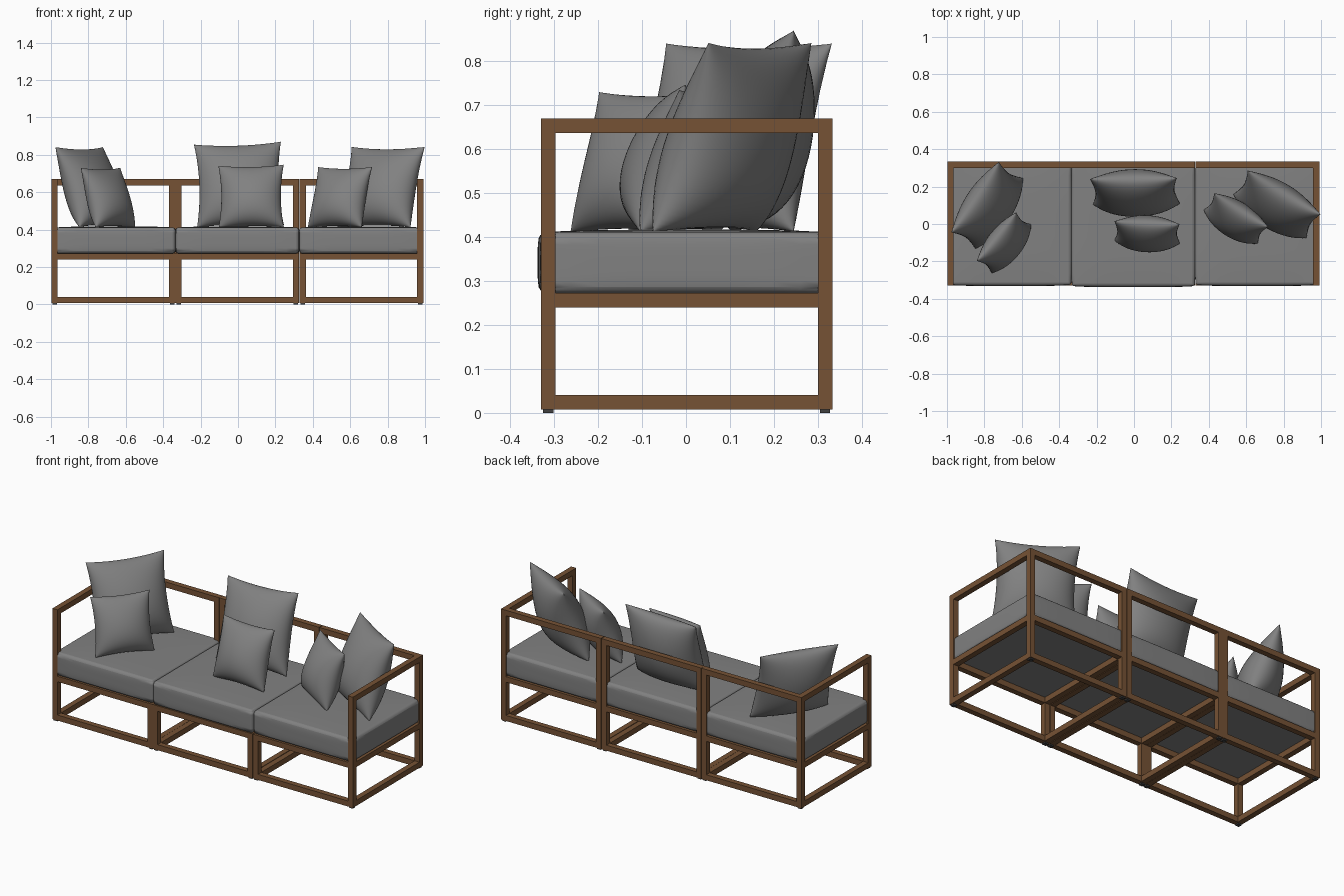
import bpy, bmesh, math
from mathutils import Matrix, Vector

if "Cube" in bpy.data.objects:
    bpy.data.objects.remove(bpy.data.objects["Cube"])


def material(name, rgb):
    m = bpy.data.materials.new(name)
    m.diffuse_color = (*rgb, 1)
    m.use_nodes = True
    m.node_tree.nodes["Principled BSDF"].inputs["Base Color"].default_value = m.diffuse_color
    return m


WOOD = material("brown wood", (0.18, 0.085, 0.035))
FABRIC = material("grey fabric", (0.22, 0.22, 0.22))
DARK = material("dark foot", (0.05, 0.05, 0.05))


def add_object(name, bm, mat, smooth=None):
    bmesh.ops.recalc_face_normals(bm, faces=bm.faces[:])
    me = bpy.data.meshes.new(name)
    bm.to_mesh(me)
    bm.free()
    me.materials.append(mat)
    ob = bpy.data.objects.new(name, me)
    bpy.context.collection.objects.link(ob)
    if smooth:
        bpy.ops.object.select_all(action='DESELECT')
        ob.select_set(True)
        bpy.context.view_layer.objects.active = ob
        bpy.ops.object.shade_smooth_by_angle(angle=math.radians(smooth))
    return ob


def add_box(bm, x0, x1, y0, y1, z0, z1):
    mat = Matrix.Translation(((x0 + x1) / 2, (y0 + y1) / 2, (z0 + z1) / 2)) @ \
        Matrix.Diagonal((x1 - x0, y1 - y0, z1 - z0, 1))
    bmesh.ops.create_cube(bm, size=1, matrix=mat)


T = 0.033                      # beam thickness
Y0, Y1 = -0.33, 0.333          # frame depth
TOP, SEAT = 0.67, 0.273


def frame(name, x0, x1, arm):
    """One open timber module; arm is -1 / 1 / 0 for left, right or none."""
    bm = bmesh.new()
    feet = bmesh.new()
    # posts and feet
    for side, px in ((-1, x0), (1, x1 - T)):
        add_box(bm, px, px + T, Y1 - T, Y1, 0.008, TOP)
        add_box(bm, px, px + T, Y0, Y0 + T, 0.008, TOP if side == arm else SEAT)
        for fy in (Y0 + 0.005, Y1 - T + 0.005):
            add_box(feet, px + 0.005, px + T - 0.005, fy, fy + T - 0.01, 0, 0.009)
    # floor and seat rails on all four sides
    for z0, z1 in ((0.008, 0.041), (0.24, SEAT)):
        for y in (Y0, Y1 - T):
            add_box(bm, x0 + T, x1 - T, y, y + T, z0, z1)
        for x in (x0, x1 - T):
            add_box(bm, x, x + T, Y0 + T, Y1 - T, z0, z1)
    # back rail and arm rail
    add_box(bm, x0 + T, x1 - T, Y1 - T, Y1, TOP - T, TOP)
    if arm:
        ax = x0 if arm < 0 else x1 - T
        add_box(bm, ax, ax + T, Y0 + T, Y1 - T, TOP - T, TOP)
    add_object(name + "_frame", bm, WOOD)
    add_object(name + "_feet", feet, DARK)


def cushion(name, x0, x1, y0, y1, z0=0.273, z1=0.411):
    """Padded seat block with slightly swollen faces and soft edges."""
    bm = bmesh.new()
    bmesh.ops.create_cube(bm, size=2)
    bmesh.ops.subdivide_edges(bm, edges=bm.edges[:], cuts=9, use_grid_fill=True)
    half = Vector(((x1 - x0) / 2, (y1 - y0) / 2, (z1 - z0) / 2))
    mid = Vector(((x0 + x1) / 2, (y0 + y1) / 2, (z0 + z1) / 2))
    for v in bm.verts:
        c = v.co.copy()
        p = Vector(c[i] * half[i] for i in range(3))
        for i in range(3):
            if abs(c[i]) > 0.999 and not (i == 2 and c[2] < 0):
                a, b = c[(i + 1) % 3], c[(i + 2) % 3]
                p[i] += math.copysign(0.006 * (1 - a ** 4) * (1 - b ** 4), c[i])
        v.co = p + mid
    ob = add_object(name, bm, FABRIC, 50)
    bev = ob.modifiers.new("soft edges", 'BEVEL')
    bev.width, bev.segments = 0.014, 3
    bev.limit_method, bev.angle_limit = 'ANGLE', math.radians(50)


def pillow(name, loc, size, thick, yaw, lean, roll=0):
    """Square scatter pillow: pinched corners, puffed middle, fuller low down."""
    n = 28
    bm = bmesh.new()
    rot = Matrix.Rotation(math.radians(yaw), 4, 'Z') @ \
        Matrix.Rotation(math.radians(-lean), 4, 'X') @ \
        Matrix.Rotation(math.radians(roll), 4, 'Y')
    mat = Matrix.Translation(loc) @ rot
    for side in (-1, 1):
        rows = []
        for j in range(n + 1):
            v = -math.cos(math.pi * j / n)
            row = []
            for i in range(n + 1):
                u = -math.cos(math.pi * i / n)
                puff = (max(0, 1 - u * u) * max(0, 1 - v * v)) ** 0.5
                puff *= 1 - 0.2 * v
                x = size / 2 * u * (1 - 0.09 * (1 - v * v))
                z = size / 2 * v * (1 - 0.07 * (1 - u * u))
                row.append(bm.verts.new(mat @ Vector((x, side * thick / 2 * puff, z))))
            rows.append(row)
        for j in range(n):
            for i in range(n):
                bm.faces.new((rows[j][i], rows[j][i + 1],
                              rows[j + 1][i + 1], rows[j + 1][i]))
    bmesh.ops.remove_doubles(bm, verts=bm.verts[:], dist=1e-5)
    add_object(name, bm, FABRIC, 75)


# three timber modules
frame("left", -0.997, -0.335, -1)
frame("middle", -0.334, 0.326, 0)
frame("right", 0.330, 0.991, 1)

# seat cushions
cushion("left_seat_cushion", -0.988, -0.336, -0.326, 0.326)
cushion("middle_seat_cushion", -0.332, 0.325, -0.332, 0.326)
cushion("right_seat_cushion", 0.329, 0.982, -0.326, 0.326)

# large back pillows
pillow("left_back_pillow", (-0.785, 0.10, 0.627), 0.455, 0.23, 56, 20)
pillow("middle_back_pillow", (0.005, 0.175, 0.640), 0.465, 0.23, 0, 17, -2)
pillow("right_back_pillow", (0.765, 0.105, 0.627), 0.455, 0.23, -31, 19)

# small front pillows
pillow("left_small_pillow", (-0.695, -0.10, 0.571), 0.335, 0.17, 51, 18)
pillow("middle_small_pillow", (0.07, -0.045, 0.577), 0.35, 0.18, -3, 17, -1)
pillow("right_small_pillow", (0.545, 0.03, 0.573), 0.34, 0.18, -32, 18)
